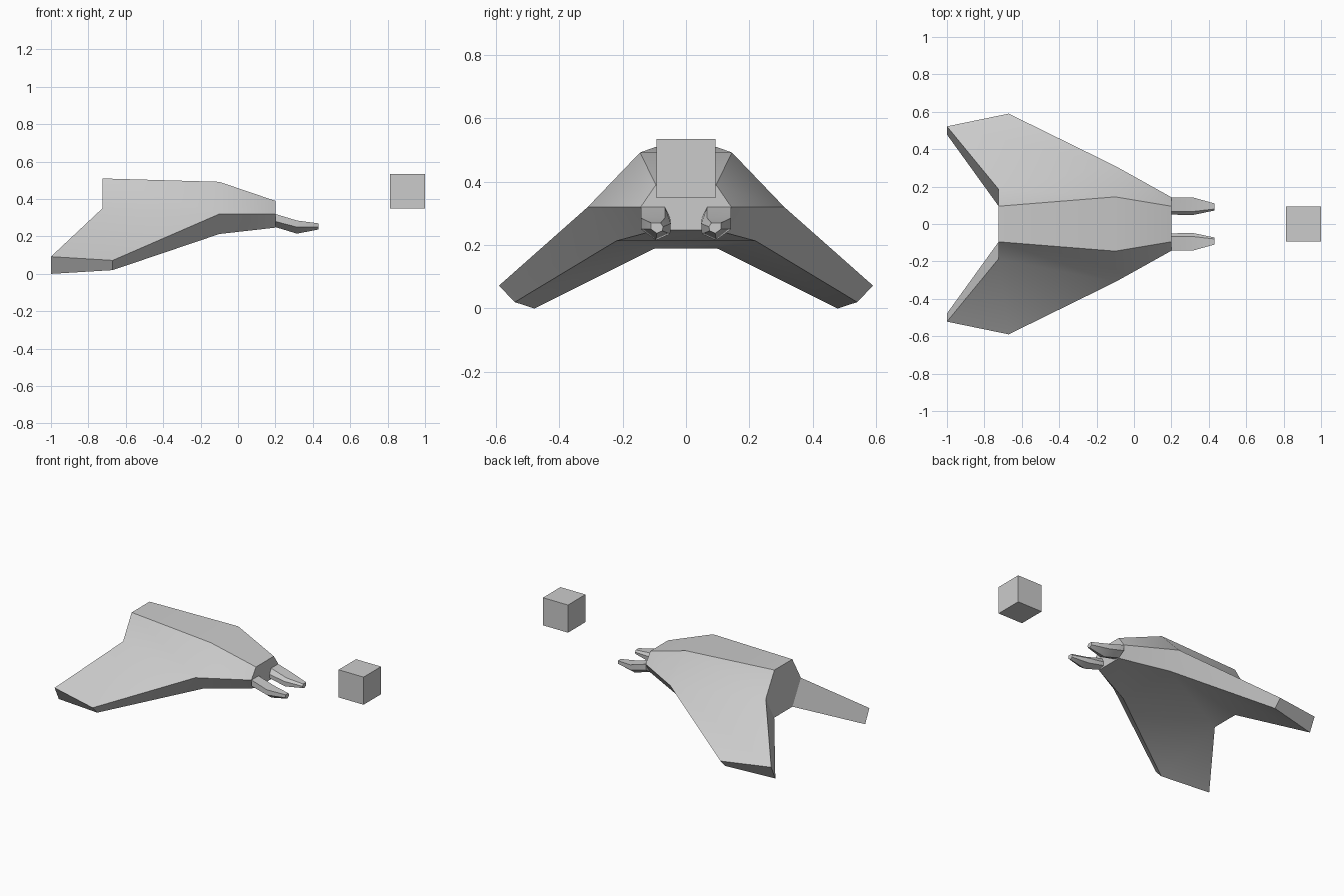
import bpy, bmesh, math

if "Cube" in bpy.data.objects:
    bpy.data.objects.remove(bpy.data.objects["Cube"])


def finish(name, bm):
    bmesh.ops.remove_doubles(bm, verts=bm.verts, dist=0.0005)
    bmesh.ops.recalc_face_normals(bm, faces=bm.faces)
    me = bpy.data.meshes.new(name)
    bm.to_mesh(me)
    bm.free()
    ob = bpy.data.objects.new(name, me)
    bpy.context.collection.objects.link(ob)
    bpy.ops.object.select_all(action='DESELECT')
    ob.select_set(True)
    bpy.context.view_layer.objects.active = ob
    bpy.ops.object.shade_smooth_by_angle(angle=math.radians(30))
    return ob


def add_face(bm, pts):
    bm.faces.new([bm.verts.new(p) for p in pts])


def flip(p):
    return (p[0], -p[1], p[2])


# Hull half sections: top, side, bottom
nose = [(0.20, 0.095, 0.39), (0.20, 0.143, 0.32), (0.20, 0.095, 0.247)]
mid = [(-0.10, 0.145, 0.492), (-0.10, 0.31, 0.32), (-0.10, 0.22, 0.213)]
back = [(-0.725, 0.095, 0.51), (-0.725, 0.187, 0.35), (-0.725, 0.097, 0.19)]
# Wing tip edges: top, bottom
tip_front = [(-0.67, 0.59, 0.072), (-0.67, 0.54, 0.02)]
tip_rear = [(-1.0, 0.522, 0.092), (-1.0, 0.478, 0.0)]

half = [
    [nose[0], mid[0], mid[1], nose[1]],
    [nose[1], mid[1], mid[2], nose[2]],
    [mid[0], back[0], back[1], mid[1]],
    [mid[1], back[1], tip_rear[0], tip_front[0]],
    [mid[1], tip_front[0], tip_front[1], mid[2]],
    [mid[2], tip_front[1], tip_rear[1], back[2]],
    [tip_front[0], tip_rear[0], tip_rear[1], tip_front[1]],
    [back[1], back[2], tip_rear[1], tip_rear[0]],
]
bm = bmesh.new()
for f in half:
    add_face(bm, f)
    add_face(bm, [flip(p) for p in reversed(f)])
# Flat top and belly strips, nose and rear caps
for a, b in ((nose, mid), (mid, back)):
    for k in (0, 2):
        add_face(bm, [a[k], b[k], flip(b[k]), flip(a[k])])
for s in (nose, back):
    add_face(bm, s + [flip(p) for p in reversed(s)])
finish("winged_hull", bm)

# Nose prongs: three lofted sections (y, z)
sections = [
    (0.20, [(.142, .32), (.067, .32), (.05, .285), (.05, .26), (.095, .25), (.142, .28)]),
    (0.315, [(.142, .285), (.067, .285), (.048, .268), (.05, .235), (.095, .215), (.142, .25)]),
    (0.43, [(.11, .27), (.08, .27), (.072, .258), (.075, .245), (.092, .237), (.11, .25)]),
]
for side, label in ((1, "left"), (-1, "right")):
    bm = bmesh.new()
    rings = [[bm.verts.new((x, side * y, z)) for y, z in pts] for x, pts in sections]
    for a, b in zip(rings, rings[1:]):
        for i in range(6):
            j = (i + 1) % 6
            bm.faces.new([a[i], a[j], b[j], b[i]])
    bm.faces.new(rings[0])
    bm.faces.new(rings[-1])
    finish("nose_prong_" + label, bm)

# Separate cube ahead of the nose
bpy.ops.mesh.primitive_cube_add(size=1, location=(0.907, 0, 0.442))
cube = bpy.context.object
cube.name = "floating_cube"
cube.scale = (0.186, 0.186, 0.186)
